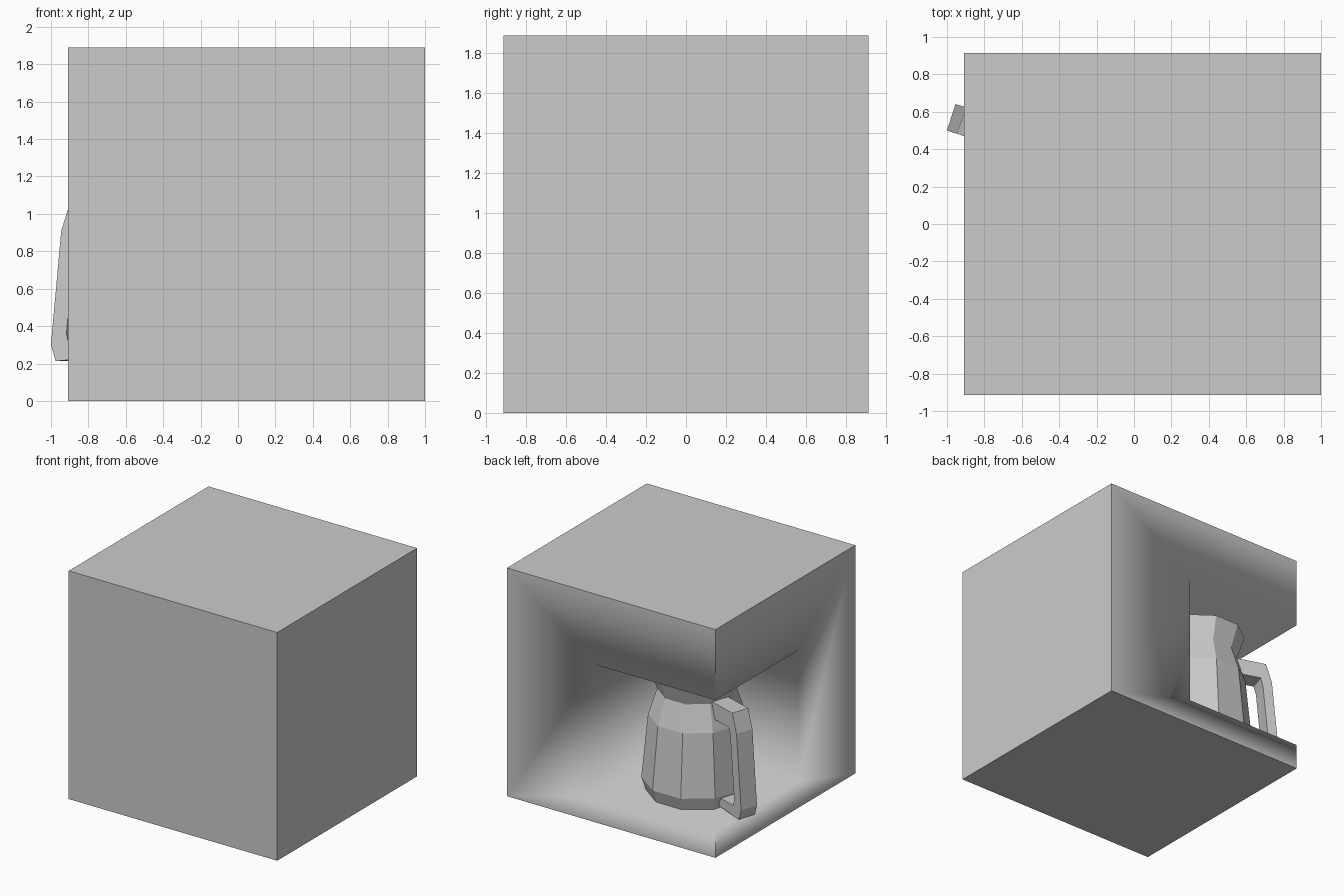
import bpy, bmesh, math
from mathutils import Matrix, Vector

if "Cube" in bpy.data.objects:
    bpy.data.objects.remove(bpy.data.objects["Cube"])


def mesh_object(name, bm):
    bmesh.ops.recalc_face_normals(bm, faces=bm.faces)
    me = bpy.data.meshes.new(name)
    bm.to_mesh(me)
    bm.free()
    ob = bpy.data.objects.new(name, me)
    bpy.context.collection.objects.link(ob)
    return ob


def box(name, lo, hi):
    lo, hi = Vector(lo), Vector(hi)
    bm = bmesh.new()
    bmesh.ops.create_cube(bm, size=1)
    for v in bm.verts:
        v.co = [(lo[i] + hi[i]) / 2 + v.co[i] * (hi[i] - lo[i]) for i in range(3)]
    return mesh_object(name, bm)


# machine housing with a corner bay open to the left and the back
LO, HI = (-0.91, -0.915, 0), (1, 0.915, 1.89)
housing = box("housing", LO, HI)
cutter = box("bay_cutter", (-1.3, -0.17, 0.213), (0.19, 1.3, 1.305))
cutter.hide_render = True
mod = housing.modifiers.new("bay", "BOOLEAN")
mod.operation, mod.solver, mod.object = "DIFFERENCE", "EXACT", cutter
bpy.context.view_layer.objects.active = housing
bpy.ops.object.modifier_apply(modifier="bay")
bpy.data.objects.remove(cutter)

# soft shading inside the bay, crisp outer edges
bm = bmesh.new()
bm.from_mesh(housing.data)


def on_hull(f):
    return any(all(abs(v.co[i] - s[i]) < 1e-3 for v in f.verts)
               for i in range(3) for s in (LO, HI))


for f in bm.faces:
    f.smooth = True
for e in bm.edges:
    e.smooth = not all(on_hull(f) for f in e.link_faces)
bm.to_mesh(housing.data)
bm.free()

# ten-sided jug: lathed profile (radius, height)
CENTRE = Vector((-0.36, 0.37, 0))
SIDES = 10
profile = [(0.385, 0.215), (0.418, 0.32), (0.368, 0.84), (0.30, 1.05), (0.36, 1.24)]
bm = bmesh.new()
rings = [[bm.verts.new(CENTRE + Vector((r * math.cos(math.tau * k / SIDES),
                                        r * math.sin(math.tau * k / SIDES), z)))
          for k in range(SIDES)] for r, z in profile]
for a, b in zip(rings, rings[1:]):
    for k in range(SIDES):
        n = (k + 1) % SIDES
        bm.faces.new((a[k], a[n], b[n], b[k]))
bm.faces.new(rings[0])
bm.faces.new(rings[-1])
mesh_object("jug", bm)

# jug handle: outer and inner outlines (radius, height), given thickness
outer = [(0.27, 1.065), (0.54, 1.065), (0.591, 0.91), (0.649, 0.30), (0.622, 0.213), (0.37, 0.235)]
inner = [(0.31, 0.93), (0.495, 0.93), (0.515, 0.86), (0.562, 0.36), (0.55, 0.305), (0.39, 0.305)]
HALF = 0.0745
place = Matrix.Translation(CENTRE) @ Matrix.Rotation(math.radians(162), 4, "Z")
bm = bmesh.new()
loops = [[bm.verts.new(place @ Vector((r, y, z))) for r, z in line]
         for line, y in ((outer, -HALF), (outer, HALF), (inner, HALF), (inner, -HALF))]
for a, b in zip(loops, loops[1:] + loops[:1]):
    for k in range(len(outer) - 1):
        bm.faces.new((a[k], a[k + 1], b[k + 1], b[k]))
for k in (0, -1):
    bm.faces.new([line[k] for line in loops])
mesh_object("jug_handle", bm)
